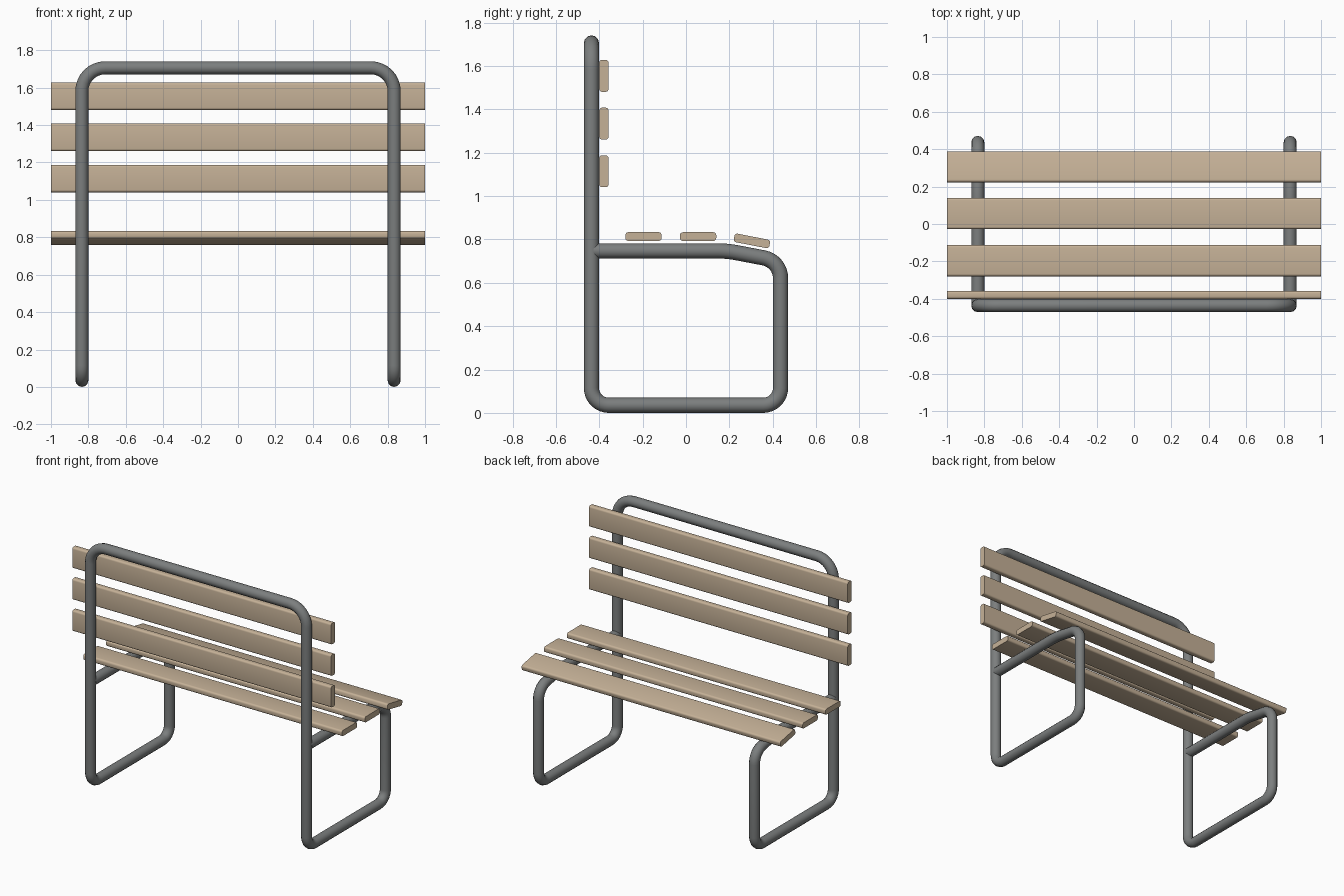
import bpy
from math import radians, tan, cos, sin
from mathutils import Vector

if "Cube" in bpy.data.objects:
    bpy.data.objects.remove(bpy.data.objects["Cube"])


def material(name, rgb):
    m = bpy.data.materials.new(name)
    m.diffuse_color = (*rgb, 1)
    m.use_nodes = True
    m.node_tree.nodes["Principled BSDF"].inputs["Base Color"].default_value = m.diffuse_color
    return m


wood = material("wood", (0.56, 0.44, 0.31))
steel = material("steel", (0.2, 0.21, 0.21))


def fillet(points, steps=8):
    """Round each inner corner of a path given as (x, y, z, radius)."""
    out = [Vector(points[0][:3])]
    for a, b, c in zip(points, points[1:], points[2:]):
        p, r = Vector(b[:3]), b[3]
        u = (Vector(a[:3]) - p).normalized()
        v = (Vector(c[:3]) - p).normalized()
        half = u.angle(v) / 2
        centre = p + (u + v).normalized() * (r / sin(half))
        start = p + u * (r / tan(half)) - centre
        end = p + v * (r / tan(half)) - centre
        sweep = start.angle(end)
        for i in range(steps + 1):
            t = i / steps
            out.append(centre + (start * sin((1 - t) * sweep) + end * sin(t * sweep)) / sin(sweep))
    out.append(Vector(points[-1][:3]))
    return out


def tube(name, points, radius):
    cu = bpy.data.curves.new(name, 'CURVE')
    cu.dimensions = '3D'
    cu.bevel_depth = radius
    cu.bevel_resolution = 4
    cu.use_fill_caps = True
    sp = cu.splines.new('POLY')
    sp.points.add(len(points) - 1)
    for q, p in zip(sp.points, points):
        q.co = (*p, 1)
    sp.use_smooth = True
    ob = bpy.data.objects.new(name, cu)
    bpy.context.collection.objects.link(ob)
    cu.materials.append(steel)
    return ob


def slat(name, y, z, width, thick, tilt):
    """Plank along x with rounded long edges."""
    bpy.ops.mesh.primitive_cube_add(size=1)
    ob = bpy.context.object
    ob.name = name
    ob.scale = (2, width, thick)
    bpy.ops.object.transform_apply(location=False, rotation=False, scale=True)
    me = ob.data
    weight = me.attributes.new("bevel_weight_edge", 'FLOAT', 'EDGE')
    for e in me.edges:
        a, b = (me.vertices[i].co for i in e.vertices)
        weight.data[e.index].value = 1.0 if abs(a.x - b.x) > 1 else 0.0
    bev = ob.modifiers.new("round", 'BEVEL')
    bev.limit_method = 'WEIGHT'
    bev.width = 0.013
    bev.segments = 4
    bpy.ops.object.modifier_apply(modifier=bev.name)
    bpy.ops.object.shade_smooth_by_angle(angle=radians(35))
    ob.location = (0, y, z)
    ob.rotation_euler.x = radians(tilt)
    me.materials.append(wood)


# One bent tube: seat rail, front leg, foot, back post, top rail, then mirrored
X, Y, R = 0.835, 0.436, 0.035
side = [
    (X, -Y + 0.01, 0.75, 0),
    (X, 0.19, 0.75, 0.5),
    (X, Y, 0.703, 0.095),
    (X, Y, 0.038, 0.08),
    (X, -Y, 0.038, 0.08),
    (X, -Y, 1.709, 0.125),
]
path = side + [(-x, y, z, r) for x, y, z, r in reversed(side)]
frame = tube("tube_frame", fillet(path), R)
frame.location.z = -0.003

# Seat slats, the front one tilted down
for i, (y, z, tilt) in enumerate([(-0.196, 0.813, 0), (0.056, 0.813, 0), (0.304, 0.793, -11)]):
    slat(f"seat_slat_{i + 1}", y, z, 0.167, 0.04, tilt)

# Backrest slats
for i in range(3):
    slat(f"back_slat_{i + 1}", -0.379, 1.114 + i * 0.22, 0.147, 0.043, 90)
